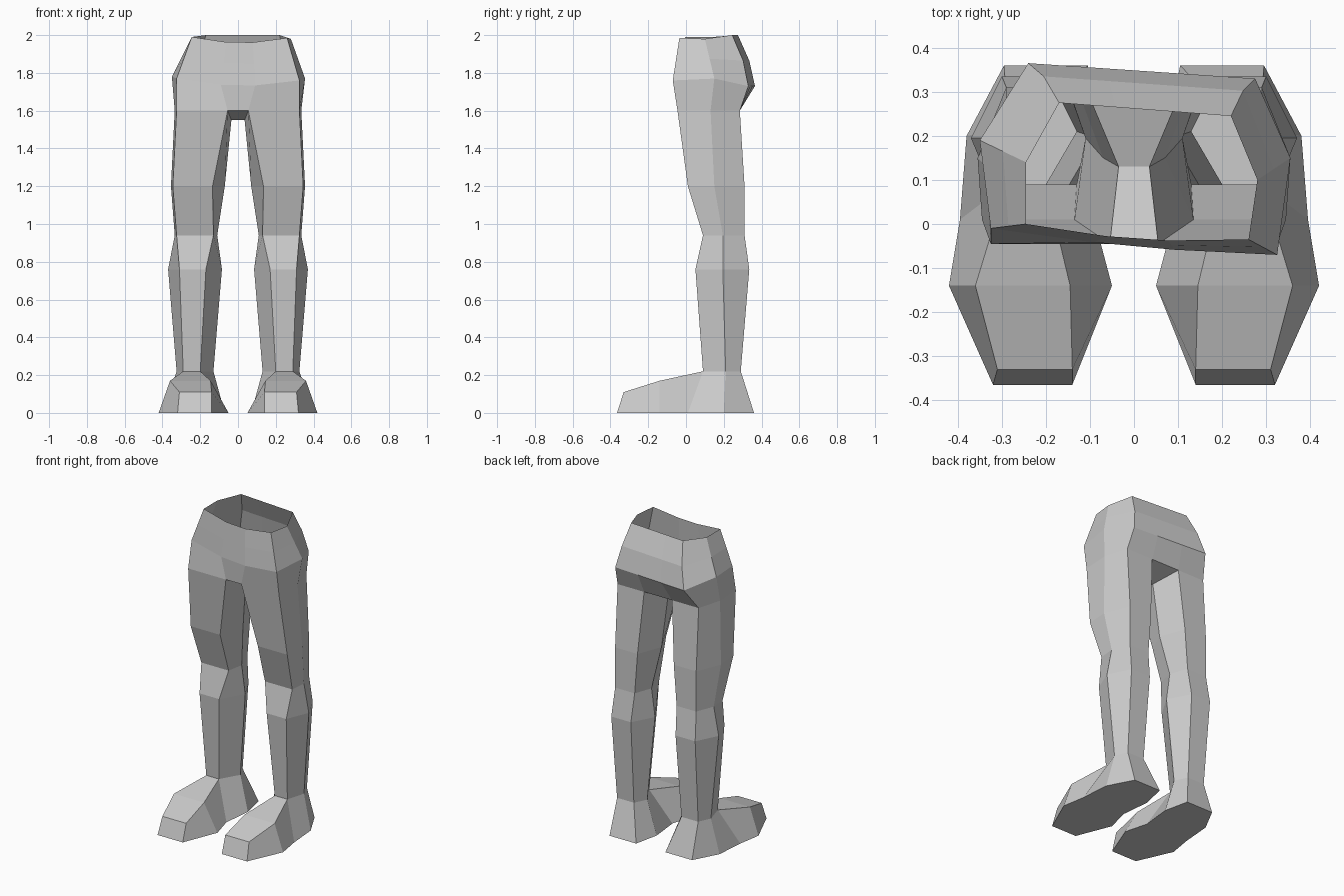
import bpy
import bmesh
from mathutils import Vector

old = bpy.data.objects.get("Cube")
if old:
    bpy.data.objects.remove(old, do_unlink=True)

grey = bpy.data.materials.new("plain_grey")
grey.use_nodes = True
colour = (0.6, 0.6, 0.6, 1)
grey.diffuse_color = colour
grey.node_tree.nodes["Principled BSDF"].inputs["Base Color"].default_value = colour


def build(name, faces, mirrored=False):
    """Make a flat-shaded object from a list of faces given as corner points."""
    bm = bmesh.new()
    for corners in faces:
        bm.faces.new([bm.verts.new(corner) for corner in corners])
    bmesh.ops.remove_doubles(bm, verts=bm.verts, dist=0.0001)
    mesh = bpy.data.meshes.new(name)
    bm.to_mesh(mesh)
    bm.free()
    mesh.materials.append(grey)
    obj = bpy.data.objects.new(name, mesh)
    bpy.context.collection.objects.link(obj)
    if mirrored:
        obj.modifiers.new("Mirror", "MIRROR").use_mirror_merge = False
    return obj


def loft(rings):
    """Quads between closed rings, listed from bottom to top."""
    faces = []
    for low, high in zip(rings, rings[1:]):
        for i in range(len(low)):
            j = (i + 1) % len(low)
            faces.append([low[i], low[j], high[j], high[i]])
    return faces


def leg_ring(z, front, middle, back, front_in, front_out, outer, back_out, back_in, inner):
    """Six-sided leg section, running outward along the front and back behind."""
    return [Vector(p) for p in (
        (front_in, front, z), (front_out, front, z), (outer, middle, z),
        (back_out, back, z), (back_in, back, z), (inner, middle, z))]


# Legs: ankle, below knee, above knee, mid thigh, top of thigh
ankle = leg_ring(0.22, 0.09, 0.21, 0.29, 0.20, 0.29, 0.325, 0.29, 0.17, 0.13)
calf = leg_ring(0.76, 0.05, 0.195, 0.335, 0.17, 0.31, 0.37, 0.30, 0.16, 0.085)
knee = leg_ring(0.94, 0.09, 0.195, 0.31, 0.13, 0.325, 0.335, 0.29, 0.15, 0.11)
thigh = leg_ring(1.2, 0.01, 0.15, 0.31, 0.135, 0.345, 0.355, 0.29, 0.13, 0.07)
groin = leg_ring(1.6, -0.045, 0.13, 0.285, 0.055, 0.325, 0.335, 0.29, 0.1, 0.035)
groin[-1].z = 1.55
build("legs", loft([ankle, calf, knee, thigh, groin]), mirrored=True)

# Feet: sole outline, toe cap and instep joined to the ankle
outer_sole = [Vector((x, y, 0)) for x, y in (
    (0.32, -0.365), (0.42, -0.14), (0.395, 0.01), (0.38, 0.2), (0.295, 0.36))]
inner_sole = [Vector((x, y, 0)) for x, y in (
    (0.14, -0.365), (0.05, -0.14), (0.09, 0.01), (0.07, 0.2), (0.105, 0.36))]
front_in, front_out, outer, back_out, back_in, inner = ankle
outer_top = [Vector((0.31, -0.33, 0.11)), Vector((0.36, -0.14, 0.17)), front_out, outer, back_out]
inner_top = [Vector((0.14, -0.33, 0.11)), Vector((0.145, -0.14, 0.17)), front_in, inner, back_in]
foot = [
    [inner_sole[0], outer_sole[0], outer_top[0], inner_top[0]],
    [outer_sole[-1], inner_sole[-1], back_in, back_out],
    inner_sole + outer_sole[::-1],
]
for i in range(len(outer_sole) - 1):
    foot.append([outer_sole[i], outer_sole[i + 1], outer_top[i + 1], outer_top[i]])
    foot.append([inner_sole[i + 1], inner_sole[i], inner_top[i], inner_top[i + 1]])
for i in range(2):
    foot.append([inner_top[i], outer_top[i], outer_top[i + 1], inner_top[i + 1]])
build("feet", foot, mirrored=True)


def flip(point):
    return Vector((-point.x, point.y, point.z))


def waist_ring(corners, sag):
    """Ten-sided section from six corners, with the belly edge pushed by sag."""
    front_r, front_l, side_l, back_l, back_r, side_r = [Vector(c) for c in corners]
    return [front_r.lerp(front_l, 0.36) + Vector(sag), front_r.lerp(front_l, 0.64) + Vector(sag),
            front_l, side_l, back_l, back_l.lerp(back_r, 0.33), back_l.lerp(back_r, 0.67),
            back_r, side_r, front_r]


# Pelvis: open waist, slightly twisted hips, thigh tops and crotch
front_in, front_out, outer, back_out, back_in, inner = groin
base = [flip(front_in), front_in, front_out, outer, back_out, back_in,
        flip(back_in), flip(back_out), flip(outer), flip(front_out)]
hips = waist_ring([(-0.325, -0.01, 1.77), (0.325, -0.07, 1.76), (0.355, 0.15, 1.77),
                   (0.275, 0.33, 1.73), (-0.24, 0.365, 1.73), (-0.35, 0.19, 1.78)],
                  (0, -0.01, -0.03))
rim = waist_ring([(-0.245, 0, 1.99), (0.26, -0.035, 1.985), (0.28, 0.1, 1.98),
                  (0.22, 0.245, 2), (-0.17, 0.275, 2), (-0.245, 0.14, 1.99)],
                 (0, -0.015, -0.025))
belt = [a.lerp(b, 0.5) for a, b in zip(hips, rim)]
for point in belt[4:8]:
    point.y += 0.015
crotch = [
    [front_in, flip(front_in), flip(inner), inner],
    [inner, flip(inner), flip(back_in), back_in],
]
build("pelvis", loft([base, hips, belt, rim]) + crotch)
